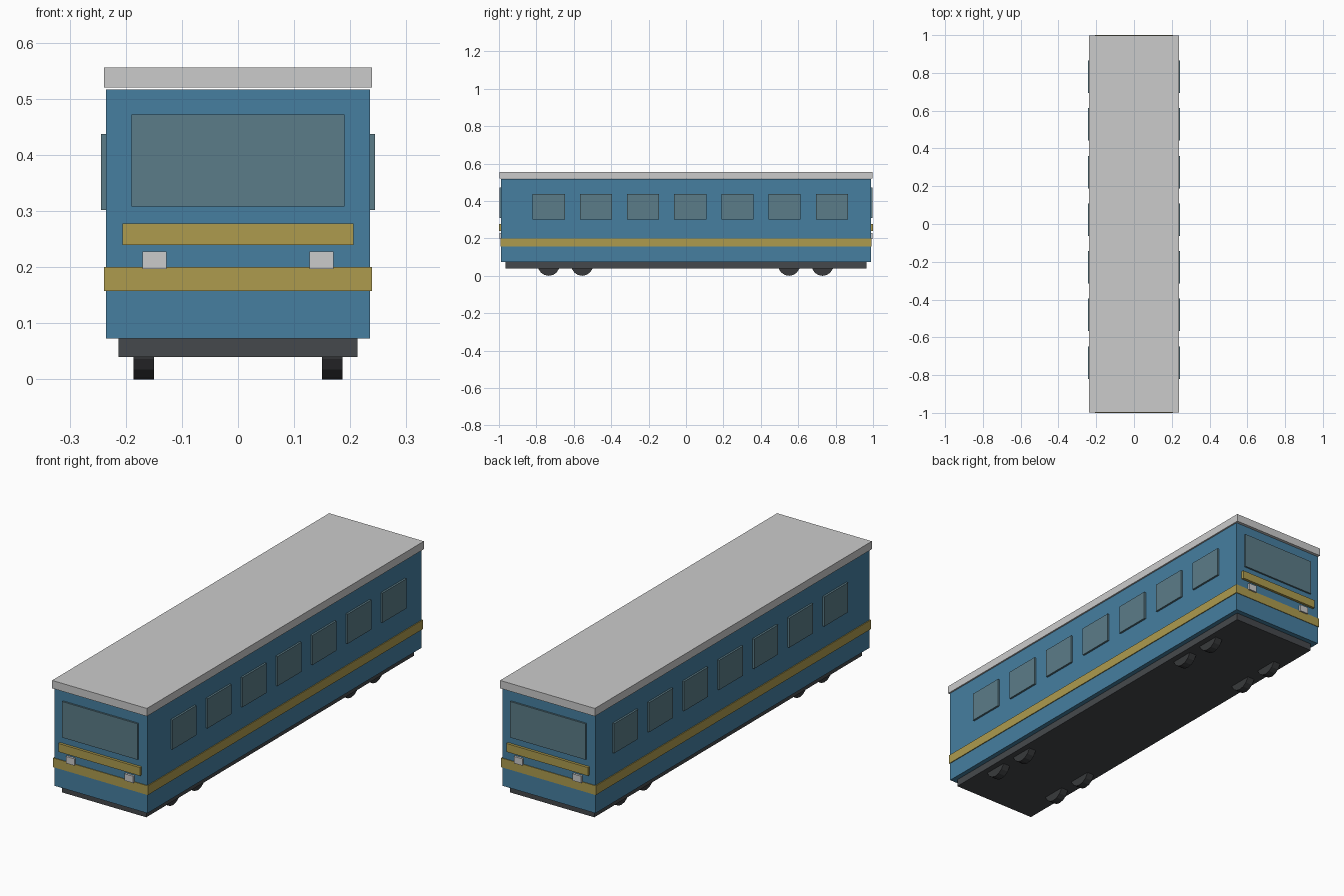
import bpy
from math import pi

if "Cube" in bpy.data.objects:
    bpy.data.objects.remove(bpy.data.objects["Cube"])


def material(name, rgb):
    m = bpy.data.materials.new(name)
    m.diffuse_color = (*rgb, 1)
    m.use_nodes = True
    m.node_tree.nodes["Principled BSDF"].inputs["Base Color"].default_value = m.diffuse_color
    return m


BLUE = material("blue paint", (0.061, 0.212, 0.352))
YELLOW = material("yellow trim", (0.42, 0.33, 0.076))
GLASS = material("tinted glass", (0.105, 0.202, 0.246))
DARK = material("dark metal", (0.06, 0.066, 0.072))
RUBBER = material("wheel black", (0.04, 0.042, 0.045))


def finish(obj, name, mat):
    obj.name = name
    if mat:
        obj.data.materials.append(mat)
    return obj


def box(name, x, y, z, mat=None):
    """Box from (min, max) ranges on each axis."""
    bpy.ops.mesh.primitive_cube_add(
        size=1, location=[(a + b) / 2 for a, b in (x, y, z)])
    obj = bpy.context.object
    obj.scale = [b - a for a, b in (x, y, z)]
    bpy.ops.object.transform_apply(location=False, rotation=False, scale=True)
    return finish(obj, name, mat)


def span(a, b, side):
    """Range mirrored to the given side."""
    return tuple(sorted((a * side, b * side)))


# Main shell
box("underframe", (-0.213, 0.213), (-0.965, 0.965), (0.04, 0.073), DARK)
box("body", (-0.235, 0.235), (-0.988, 0.988), (0.073, 0.517), BLUE)
box("waist_stripe", (-0.239, 0.239), (-0.991, 0.991), (0.158, 0.2), YELLOW)
box("roof", (-0.239, 0.239), (-0.998, 0.998), (0.52, 0.556))

# Both cab ends carry the same fittings
for end, label in ((-1, "front"), (1, "rear")):
    box(label + "_windscreen", (-0.19, 0.19), span(0.98, 0.996, end),
        (0.308, 0.472), GLASS)
    box(label + "_trim_bar", (-0.206, 0.206), span(0.98, 1.0, end),
        (0.24, 0.278), YELLOW)
    for side in (-1, 1):
        box(label + "_headlight", span(0.127, 0.17, side),
            span(0.98, 0.998, end), (0.197, 0.228))

# Side windows
for side, label in ((-1, "left"), (1, "right")):
    for i in range(7):
        y = -0.734 + i * 0.2523
        box(label + "_window", span(0.228, 0.244, side),
            (y - 0.086, y + 0.086), (0.302, 0.437), GLASS)

# Wheels, two axles near each end
R = 0.059
for y in (-0.734, -0.555, 0.551, 0.73):
    for side in (-1, 1):
        bpy.ops.mesh.primitive_cylinder_add(
            vertices=16, radius=R, depth=0.036,
            location=(side * 0.168, y, R), rotation=(0, pi / 2, 0))
        finish(bpy.context.object, "wheel", RUBBER)
